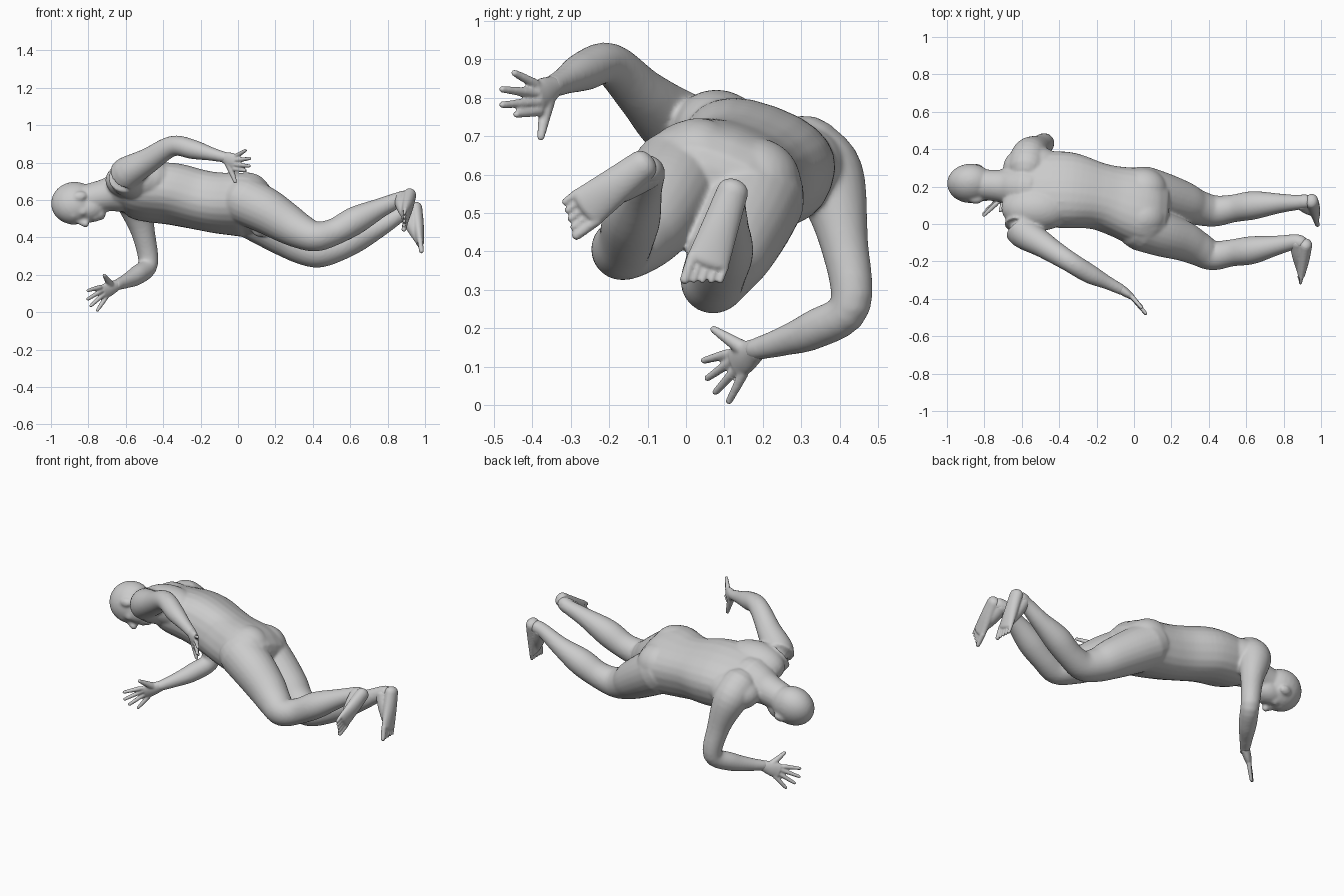
import bpy
import bmesh
import math
from mathutils import Vector, Matrix

SEGMENTS = 24
STEPS = 5

default_cube = bpy.data.objects.get("Cube")
if default_cube:
    bpy.data.objects.remove(default_cube, do_unlink=True)

# Single clay colour
clay = bpy.data.materials.new("clay_grey")
clay.use_nodes = True
clay_colour = (0.6, 0.6, 0.6, 1)
clay.diffuse_color = clay_colour
clay.node_tree.nodes["Principled BSDF"].inputs["Base Color"].default_value = clay_colour


def smooth_path(points):
    """Catmull-Rom interpolation of position and section radii."""
    keys = [Vector((*p, p[-1])) if len(p) == 4 else Vector(p) for p in points]
    keys = [2 * keys[0] - keys[1]] + keys + [2 * keys[-1] - keys[-2]]
    path = []
    for a, b, c, d in zip(keys, keys[1:], keys[2:], keys[3:]):
        for step in range(STEPS):
            t = step / STEPS
            square = (2 * a - 5 * b + 4 * c - d) * (t * t)
            cube = (3 * b - a - 3 * c + d) * (t ** 3)
            path.append((2 * b + (c - a) * t + square + cube) * 0.5)
    path.append(keys[-2])
    return path


def squared(value, power):
    return math.copysign(abs(value) ** power, value)


def tube(bm, points, side, cap=1.0, power=1.0):
    """Closed loft with oval or squarish sections and rounded ends."""
    path = smooth_path(points)
    centres = [Vector(p[:3]) for p in path]
    last = len(path) - 1
    sections = []
    for i, p in enumerate(path):
        tangent = (centres[min(i + 1, last)] - centres[max(i - 1, 0)]).normalized()
        across = (side - tangent * side.dot(tangent)).normalized()
        sections.append((centres[i], tangent, across, p[3], p[4]))

    def dome(section, direction):
        centre, tangent, across, wide, deep = section
        for degrees in (25, 50, 75):
            angle = math.radians(degrees)
            offset = tangent * (direction * cap * deep * math.sin(angle))
            shrink = math.cos(angle)
            yield centre + offset, tangent, across, wide * shrink, deep * shrink

    start = list(dome(sections[0], -1))[::-1]
    end = list(dome(sections[-1], 1))
    rings = []
    for centre, tangent, across, wide, deep in start + sections + end:
        normal = tangent.cross(across)
        ring = []
        for k in range(SEGMENTS):
            angle = math.tau * k / SEGMENTS
            sideways = across * (wide * squared(math.cos(angle), power))
            outward = normal * (deep * squared(math.sin(angle), power))
            ring.append(bm.verts.new(centre + sideways + outward))
        rings.append(ring)
    for lower, upper in zip(rings, rings[1:]):
        for k in range(SEGMENTS):
            j = (k + 1) % SEGMENTS
            bm.faces.new((lower[k], lower[j], upper[j], upper[k]))
    bm.faces.new(rings[0])
    bm.faces.new(rings[-1])


def blob(bm, centre, axes, radii):
    """Ellipsoid along three given axes."""
    columns = [axis * radius for axis, radius in zip(axes, radii)]
    matrix = Matrix.Translation(centre) @ Matrix(columns).transposed().to_4x4()
    bmesh.ops.create_uvsphere(bm, u_segments=24, v_segments=16, radius=1, matrix=matrix)


def finish(name, bm, voxel, iterations):
    """Fuse the overlapping volumes into one smooth skin."""
    bmesh.ops.recalc_face_normals(bm, faces=bm.faces)
    mesh = bpy.data.meshes.new(name)
    bm.to_mesh(mesh)
    bm.free()
    mesh.materials.append(clay)
    obj = bpy.data.objects.new(name, mesh)
    bpy.context.scene.collection.objects.link(obj)
    fuse = obj.modifiers.new("fuse", 'REMESH')
    fuse.mode = 'VOXEL'
    fuse.voxel_size = voxel
    fuse.use_smooth_shade = True
    soften = obj.modifiers.new("soften", 'SMOOTH')
    soften.factor = 0.5
    soften.iterations = iterations


X, Y, Z = Matrix.Identity(3)
roll = math.radians(20)
body_side = Y * math.cos(roll) - Z * math.sin(roll)
body_back = Y * math.sin(roll) + Z * math.cos(roll)
body_axes = (X, body_side, body_back)

# Torso and neck
bm = bmesh.new()
tube(bm, [(-.65, .19, .645, .12, .09), (-.59, .19, .65, .175, .12), (-.5, .187, .64, .2, .14),
          (-.35, .18, .632, .205, .152), (-.2, .15, .6, .178, .152), (-.1, .125, .583, .185, .153),
          (.04, .09, .572, .213, .155), (.11, .075, .55, .2, .135)], body_side, cap=.5, power=.83)
tube(bm, [(-.58, .19, .66, .125), (-.65, .198, .64, .107), (-.71, .203, .625, .088),
          (-.82, .212, .6, .08)], body_side)

# Shoulder blades, buttocks and groin
blob(bm, Vector((-.52, .085, .705)), body_axes, (.19, .125, .115))
blob(bm, Vector((-.54, .305, .625)), body_axes, (.16, .115, .105))
blob(bm, Vector((.045, .03, .63)), body_axes, (.13, .115, .118))
blob(bm, Vector((.05, .18, .578)), body_axes, (.13, .12, .118))
blob(bm, Vector((.12, .02, .437)), body_axes, (.045, .035, .035))

# Legs
tube(bm, [(.04, -.015, .595, .13), (.15, -.053, .542, .122), (.26, -.09, .475, .108),
          (.34, -.13, .43, .093), (.42, -.168, .405, .08), (.52, -.155, .432, .072),
          (.63, -.14, .492, .075), (.76, -.115, .557, .053), (.86, -.095, .602, .041),
          (.89, -.1, .612, .04)], Y)
tube(bm, [(.05, .175, .54, .135), (.15, .15, .477, .126), (.26, .117, .405, .112),
          (.34, .088, .352, .095), (.43, .07, .322, .084), (.53, .083, .344, .074),
          (.64, .1, .402, .076), (.77, .11, .465, .054), (.87, .115, .525, .041),
          (.915, .12, .545, .04)], Y)

# Arms
tube(bm, [(-.56, .05, .7, .1), (-.6, -.03, .735, .092), (-.48, -.115, .81, .068),
          (-.35, -.198, .888, .055), (-.24, -.265, .87, .052), (-.14, -.315, .845, .036),
          (-.07, -.35, .828, .029)], body_side)
tube(bm, [(-.57, .31, .65, .105), (-.555, .37, .59, .096), (-.508, .41, .43, .064),
          (-.48, .428, .26, .053), (-.54, .335, .197, .051), (-.6, .25, .165, .038),
          (-.65, .18, .145, .029)], X)

# Head, fused to the neck: cranium, jaw, brow, nose, lips and ears
crown = Vector((-.98, -.05, -.13)).normalized()
side = Vector((.13, -.45, -.88)).cross(crown).normalized()
face = crown.cross(side)
head_axes = (crown, side, face)
head_centre = Vector((-.875, .217, .583))


def feature(up, out, forward, radii):
    blob(bm, head_centre + crown * up + side * out + face * forward, head_axes, radii)


feature(0, 0, 0, (.125, .102, .117))
feature(-.07, 0, .045, (.1, .08, .073))
feature(-.125, 0, .085, (.032, .038, .033))
feature(-.098, 0, .105, (.018, .03, .019))
feature(.018, 0, .089, (.023, .062, .028))
nose_points = []
for up, forward, radius in ((.01, .103, .012), (-.02, .12, .016), (-.042, .132, .02)):
    nose_points.append((*(head_centre + crown * up + face * forward), radius))
tube(bm, nose_points, side)
for sign in (-1, 1):
    feature(-.035, sign * .05, .073, (.03, .025, .032))
    feature(-.01, sign * .036, .087, (.014, .019, .017))
    feature(-.03, sign * .097, .01, (.037, .019, .026))
finish("body", bm, .008, 8)


# Hands
def hand(name, wrist, index_base, little_base, tips, thumb_tip):
    bm = bmesh.new()
    wrist, first, last = Vector(wrist), Vector(index_base), Vector(little_base)
    across = (last - first).normalized()
    knuckles = (first + last) / 2
    middle = wrist.lerp(knuckles, .55)
    tube(bm, [(*wrist, .029, .026), (*middle, .041, .023), (*knuckles, .043, .016)], across, cap=.3)
    for i, tip in enumerate(tips):
        base = first.lerp(last, i / 3)
        tube(bm, [(*base, .013), (*base.lerp(Vector(tip), .5), .0115), (*tip, .009)], X + Z)
    thumb = Vector(thumb_tip)
    root = wrist.lerp(first, .35)
    tube(bm, [(*root, .022), (*root.lerp(thumb, .5), .016), (*thumb, .01)], X + Y)
    finish(name, bm, .005, 3)


hand("raised_hand", (-.075, -.345, .829), (-.018, -.383, .765), (-.008, -.392, .836),
     [(.04, -.442, .757), (.06, -.478, .782), (.063, -.478, .822), (.04, -.447, .865)],
     (-.015, -.378, .698))
hand("lowered_hand", (-.645, .185, .146), (-.738, .107, .133), (-.704, .15, .082),
     [(-.802, .047, .116), (-.803, .056, .07), (-.787, .077, .034), (-.752, .112, .01)],
     (-.715, .072, .197))


# Feet
def foot(name, ankle, heel, ball, inner):
    bm = bmesh.new()
    ankle, heel, ball = Vector(ankle), Vector(heel), Vector(ball)
    forward = (ball - heel).normalized()
    medial = forward.cross(X).normalized() * inner
    arch = heel.lerp(ball, .5)
    tube(bm, [(*heel, .041, .035), (*arch, .048, .032), (*ball, .056, .022)], medial, cap=.9)
    tube(bm, [(*ankle, .043), (*ankle.lerp(ball, .45), .039), (*ball, .022)], medial, cap=.7)
    for i in range(5):
        base = ball + medial * (.042 - .022 * i)
        tip = base + forward * (.066 - .007 * i)
        radius = .015 if i == 0 else .0105
        tube(bm, [(*base, radius), (*tip, radius * .85)], medial)
    finish(name, bm, .005, 3)


foot("front_foot", (.875, -.097, .607), (.918, -.112, .625), (.895, -.258, .515), -1)
foot("rear_foot", (.9, .115, .535), (.95, .122, .558), (.973, .058, .375), 1)
